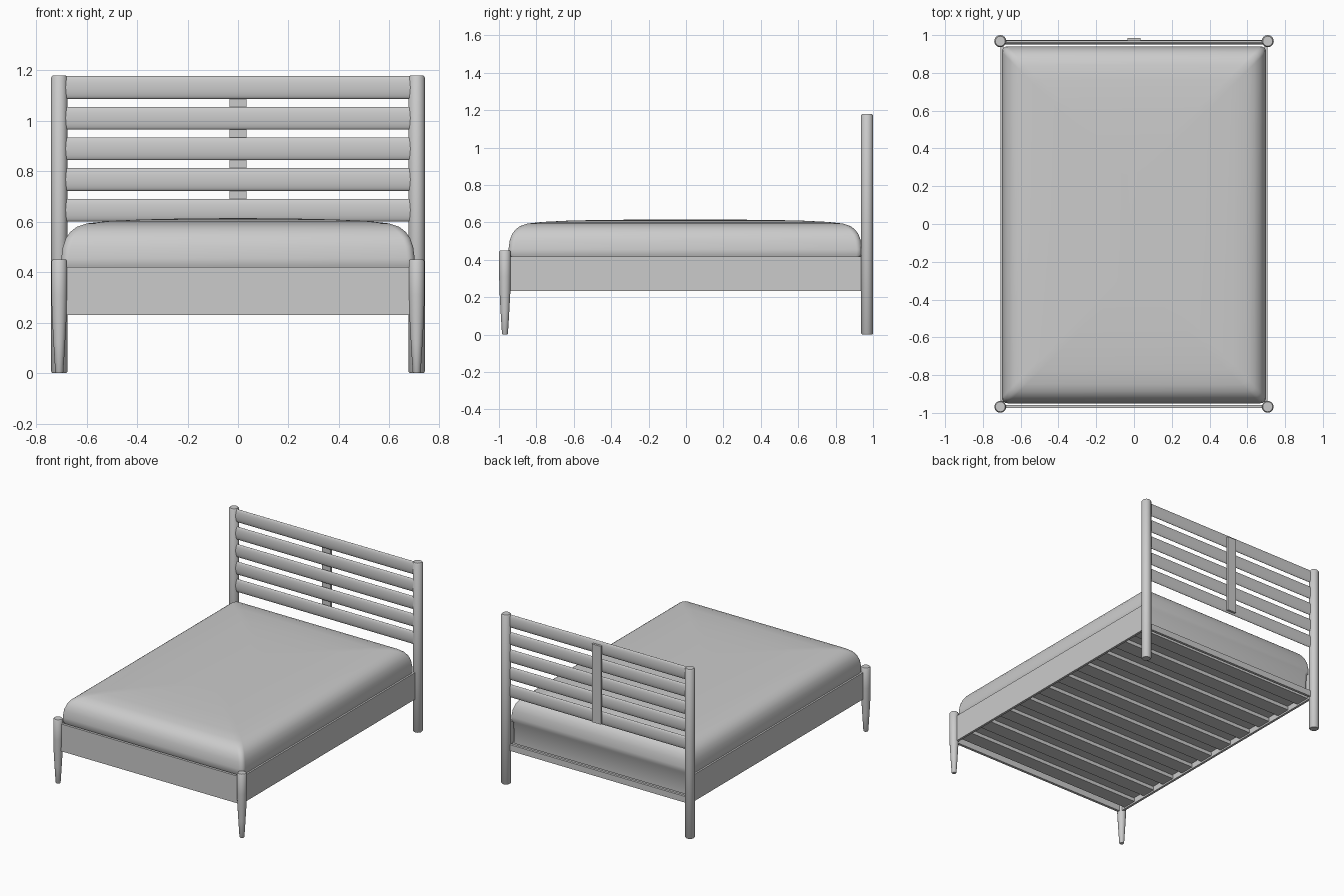
import bpy
import math
from math import cos, sin, pi

if "Cube" in bpy.data.objects:
    bpy.data.objects.remove(bpy.data.objects["Cube"], do_unlink=True)

# One plain grey for the whole bed
grey = bpy.data.materials.new("plain_grey")
grey.use_nodes = True
GREY = (0.6, 0.6, 0.6, 1)
grey.diffuse_color = GREY
grey.node_tree.nodes["Principled BSDF"].inputs["Base Color"].default_value = GREY

POST_X, POST_Y, POST_R = 0.708, 0.968, 0.032


def finish(name, verts, faces, smooth=True):
    mesh = bpy.data.meshes.new(name)
    mesh.from_pydata(verts, [], faces)
    mesh.materials.append(grey)
    obj = bpy.data.objects.new(name, mesh)
    bpy.context.collection.objects.link(obj)
    if smooth:
        bpy.ops.object.select_all(action='DESELECT')
        obj.select_set(True)
        bpy.context.view_layer.objects.active = obj
        bpy.ops.object.shade_smooth_by_angle(angle=math.radians(40))
    return obj


def loft(name, rings):
    """Skin equal-length closed rings and cap both ends."""
    n = len(rings[0])
    verts = [p for ring in rings for p in ring]
    faces = [(k * n + i, k * n + (i + 1) % n, (k + 1) * n + (i + 1) % n, (k + 1) * n + i)
             for k in range(len(rings) - 1) for i in range(n)]
    faces.append(tuple(reversed(range(n))))
    faces.append(tuple(range(len(verts) - n, len(verts))))
    return finish(name, verts, faces)


def turned(name, x, y, profile, n=24):
    """Round upright from (radius, height) pairs."""
    return loft(name, [[(x + r * cos(2 * pi * i / n), y + r * sin(2 * pi * i / n), z)
                        for i in range(n)] for r, z in profile])


def box(name, x0, x1, y0, y1, z0, z1):
    verts = [(x, y, z) for z in (z0, z1) for x, y in ((x0, y0), (x1, y0), (x1, y1), (x0, y1))]
    faces = [(3, 2, 1, 0), (4, 5, 6, 7)]
    faces += [(i, (i + 1) % 4, (i + 1) % 4 + 4, i + 4) for i in range(4)]
    return finish(name, verts, faces, smooth=False)


def oval_bar(name, y, z, half_y, half_z, n=24):
    """Bar along x with an oval section."""
    return loft(name, [[(x, y + half_y * cos(2 * pi * i / n), z + half_z * sin(2 * pi * i / n))
                        for i in range(n)] for x in (-0.69, 0.69)])


def rounded_ring(hx, hy, r, z, steps=6):
    """Rounded rectangle at height z."""
    ring = []
    for q, (sx, sy) in enumerate(((1, 1), (-1, 1), (-1, -1), (1, -1))):
        for s in range(steps + 1):
            a = (q + s / steps) * pi / 2
            ring.append((sx * (hx - r) + r * cos(a), sy * (hy - r) + r * sin(a), z))
    return ring


# Posts, legs and side rails
for side, s in (("left", 1), ("right", -1)):
    turned(side + "_head_post", s * POST_X, POST_Y,
           [(0.027, 0), (POST_R, 0.006), (POST_R, 1.172), (0.026, 1.18)])
    turned(side + "_foot_leg", s * POST_X, -POST_Y,
           [(0.013, 0), (0.016, 0.005), (0.023, 0.12), (0.029, 0.23),
            (0.031, 0.31), (0.031, 0.443), (0.026, 0.45)])
    x0, x1 = sorted((s * 0.692, s * 0.708))
    box(side + "_side_rail", x0, x1, -0.955, 0.955, 0.232, 0.418)

# Foot rail and low head rail
box("foot_rail", -0.69, 0.69, -0.975, -0.957, 0.23, 0.42)
box("low_head_rail", -0.69, 0.69, 0.953, 0.971, 0.232, 0.275)

# Headboard bars and centre brace
for i in range(5):
    oval_bar("headboard_bar", 0.961, 0.646 + 0.1215 * i, 0.012, 0.045)
box("headboard_brace", -0.034, 0.034, 0.971, 0.986, 0.61, 1.155)

# Cross slats under the mattress
for i in range(10):
    y = -0.87 + i * 1.74 / 9
    box("cross_slat", -0.693, 0.693, y - 0.05, y + 0.05, 0.243, 0.268)

# Soft mattress: inset and height of each ring
crown = [(0.012, 0.268), (0.009, 0.41), (0, 0.425), (0, 0.455), (0.006, 0.5),
         (0.018, 0.535), (0.036, 0.56), (0.062, 0.58), (0.1, 0.593),
         (0.18, 0.602), (0.32, 0.609), (0.5, 0.613), (0.66, 0.614)]
mattress = loft("mattress", [rounded_ring(0.7 - i, 0.945 - i, 0.03 + 0.01 * i, z)
                             for i, z in crown])
mattress.location.y = -0.004
